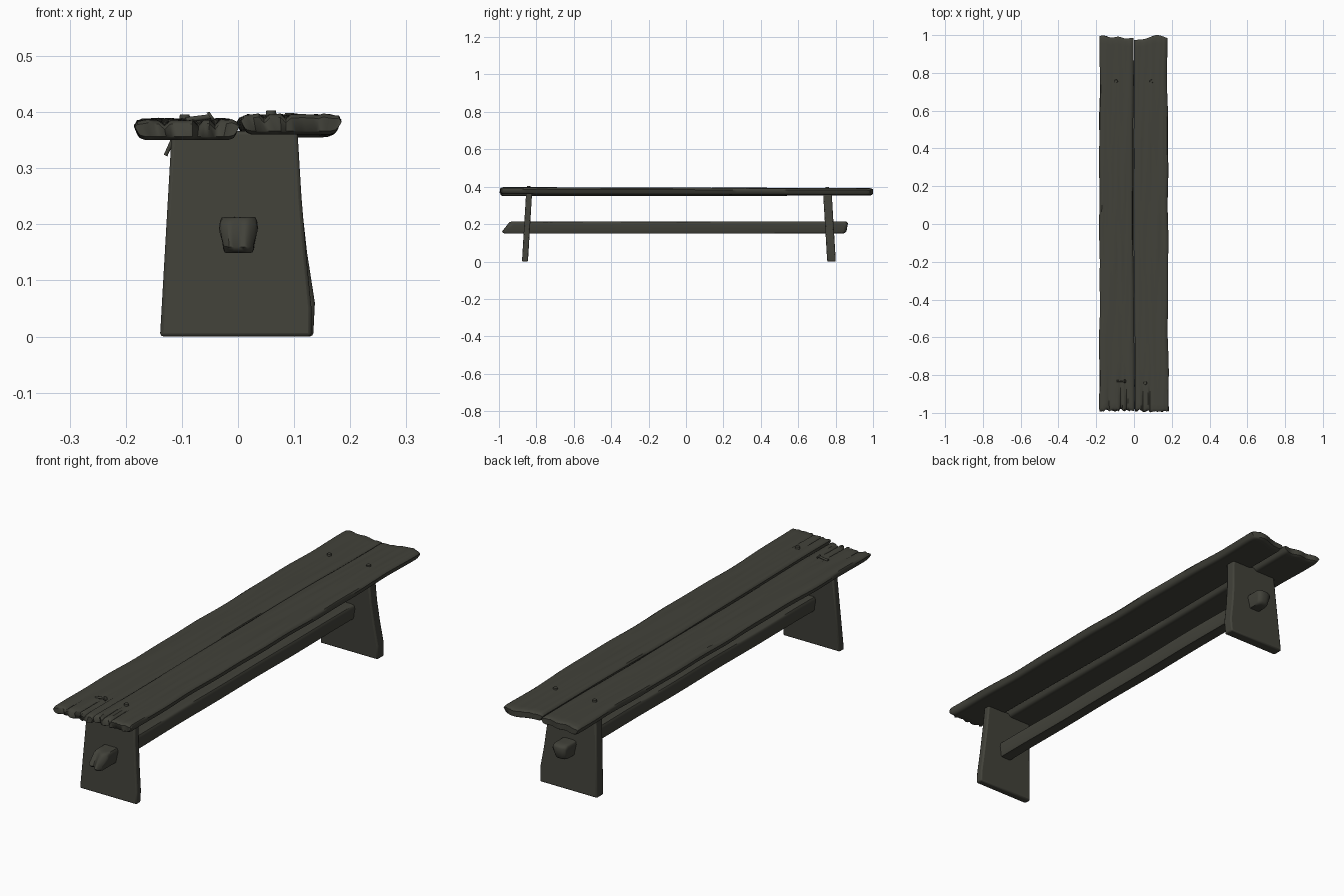
import bpy, bmesh, math, random
from mathutils import Matrix

if "Cube" in bpy.data.objects:
    bpy.data.objects.remove(bpy.data.objects["Cube"])

random.seed(7)
wood = bpy.data.materials.new("dark weathered wood")
wood.diffuse_color = (0.054, 0.054, 0.042, 1)
wood.use_nodes = True
wood.node_tree.nodes["Principled BSDF"].inputs["Base Color"].default_value = wood.diffuse_color


def finish(name, bm, angle=40):
    bmesh.ops.recalc_face_normals(bm, faces=bm.faces)
    me = bpy.data.meshes.new(name)
    bm.to_mesh(me)
    bm.free()
    ob = bpy.data.objects.new(name, me)
    bpy.context.collection.objects.link(ob)
    me.materials.append(wood)
    bpy.ops.object.select_all(action='DESELECT')
    ob.select_set(True)
    bpy.context.view_layer.objects.active = ob
    bpy.ops.object.shade_smooth_by_angle(angle=math.radians(angle))
    return ob


def wave(amp, freqs):
    parts = [(f, random.uniform(0, 6.28)) for f in freqs]
    return lambda t: amp * sum(math.sin(f * t + p) for f, p in parts) / len(parts)


def timber(name, left, right, zmid, thick, front, back, cols=16, grooves=(), rough=0.002):
    """Loft a rough board along y. left/right/zmid are functions of t (0 front, 1 back),
    front/back give the end position from u (0..1 across) and side (+1 top, -1 bottom)."""
    ts = [0, .003, .008, .02, .04, .07] + [.1 + .8 * i / 40 for i in range(41)] + [.93, .96, .98, .992, .997, 1]
    us = [0, .025, .07] + [.07 + .86 * i / cols for i in range(1, cols)] + [.93, .975, 1]
    n = len(us)
    lumps = [wave(rough, (9, 17)) for _ in us]
    bm = bmesh.new()
    rows = []
    for t in ts:
        end = min(t, 1 - t)
        k = 1 - 0.35 * max(0, 1 - end / .008) ** 2      # rounded ends
        l, r, zm = left(t), right(t), zmid(t)
        row = []
        for s in (1, -1):
            line = []
            for i, u in enumerate(us):
                edge = {0: .45, 1: .8, 2: .97}.get(min(i, n - 1 - i), 1)
                inset = .006 if s < 0 else 0
                x = l + inset + (r - l - 2 * inset) * u
                h = thick / 2 * edge * k
                if s > 0:
                    h += lumps[i](t)
                    if i in grooves:                     # cracks running in from the front
                        h -= .011 * max(0, 1 - t / .12)
                y0, y1 = front(u, s), back(u, s)
                line.append(bm.verts.new((x, y0 + (y1 - y0) * t, zm + s * h)))
            row.append(line)
        rows.append(row)
    for a, b in zip(rows, rows[1:]):
        for s in (0, 1):
            for i in range(n - 1):
                bm.faces.new((a[s][i], a[s][i + 1], b[s][i + 1], b[s][i]))
        for i in (0, n - 1):
            bm.faces.new((a[0][i], b[0][i], b[1][i], a[1][i]))
    for row in (rows[0], rows[-1]):
        for i in range(n - 1):
            bm.faces.new((row[0][i], row[0][i + 1], row[1][i + 1], row[1][i]))
    return finish(name, bm, 50)


def jagged(base, notches):
    """Front edge with small random chips and a few deeper notches."""
    chips = [random.uniform(-.006, .006) for _ in range(40)]

    def f(u, s):
        y = base + chips[int(u * 24) + (6 if s < 0 else 0)]
        for c, d in notches:
            y += d * max(0, 1 - abs(u - c) / .05)
        return y
    return f


# Seat: two boards meeting along a slightly wavy seam
seam = wave(.005, (3, 7))
wl, wr = wave(.004, (11, 23, 41)), wave(.004, (9, 19, 37))
timber("seat_board_left", lambda t: -.183 + wl(t), lambda t: -.002 + seam(t),
       lambda t: .368 + .002 * t, .036,
       jagged(-.988, [(.2, .012), (.62, .02), (.8, .014)]),
       lambda u, s: .995 - .013 * u + .004 * math.sin(14 * u), grooves=(6, 12, 15))
timber("seat_board_right", lambda t: .001 + seam(t), lambda t: .183 - .006 * t + wr(t),
       lambda t: .378 - .005 * t, .036,
       jagged(-.992, [(.15, .016), (.4, .012)]),
       lambda u, s: .975 + .025 * math.exp(-((u - .7) / .3) ** 2), grooves=(5, 9))

# Stretcher: long squared beam running through both legs
sw = wave(.002, (8, 21))
timber("stretcher", lambda t: -.032 + sw(t), lambda t: .035 + sw(t + .3),
       lambda t: .1805 + .002 * t, .064,
       lambda u, s: (-.94 if s > 0 else -.972) + .012 * math.sin(7 * u),
       lambda u, s: .862 - .012 * abs(2 * u - 1) ** 3 + .004 * s, cols=6, rough=.001)


# Legs: tapered slabs with a worn right edge, leaning slightly
def leg(name, profile, y_bottom, y_top, thick):
    bm = bmesh.new()
    height = max(z for _, z in profile)
    vs = [bm.verts.new((x, y_bottom + (y_top - y_bottom) * z / height - thick / 2, z)) for x, z in profile]
    f = bm.faces.new(vs)
    ext = bmesh.ops.extrude_face_region(bm, geom=[f])
    bmesh.ops.translate(bm, vec=(0, thick, 0),
                        verts=[v for v in ext["geom"] if isinstance(v, bmesh.types.BMVert)])
    ob = finish(name, bm)
    bev = ob.modifiers.new("worn edges", 'BEVEL')
    bev.width = .006
    bev.segments = 2
    bev.limit_method = 'ANGLE'


leg("front_leg", [(-.139, 0), (.131, 0), (.131, .05), (.122, .14), (.113, .25), (.106, .366), (-.118, .366)],
    -.861, -.839, .032)
leg("rear_leg", [(-.138, 0), (.134, 0), (.137, .06), (.123, .15), (.113, .24), (.106, .366), (-.116, .366)],
    .778, .756, .046)


# Nails
def nail(name, x, y, z, rot=0, r=.010, depth=.01):
    bm = bmesh.new()
    bmesh.ops.create_cone(bm, cap_ends=True, segments=12, radius1=r, radius2=r * .85, depth=depth,
                          matrix=Matrix.Translation((x, y, z)) @ Matrix.Rotation(rot, 4, 'Y'))
    finish(name, bm)


nail("nail_rear_left", -.095, .755, .391)
nail("nail_rear_right", .092, .755, .393)
nail("nail_front_right", .059, -.842, .398)
nail("bent_nail_head", -.048, -.832, .392, math.radians(55), .010, .005)
nail("bent_nail_shank", -.070, -.832, .389, math.radians(82), .005, .046)
nail("nail_tip", -.122, -.835, .338, math.radians(205), .004, .034)
